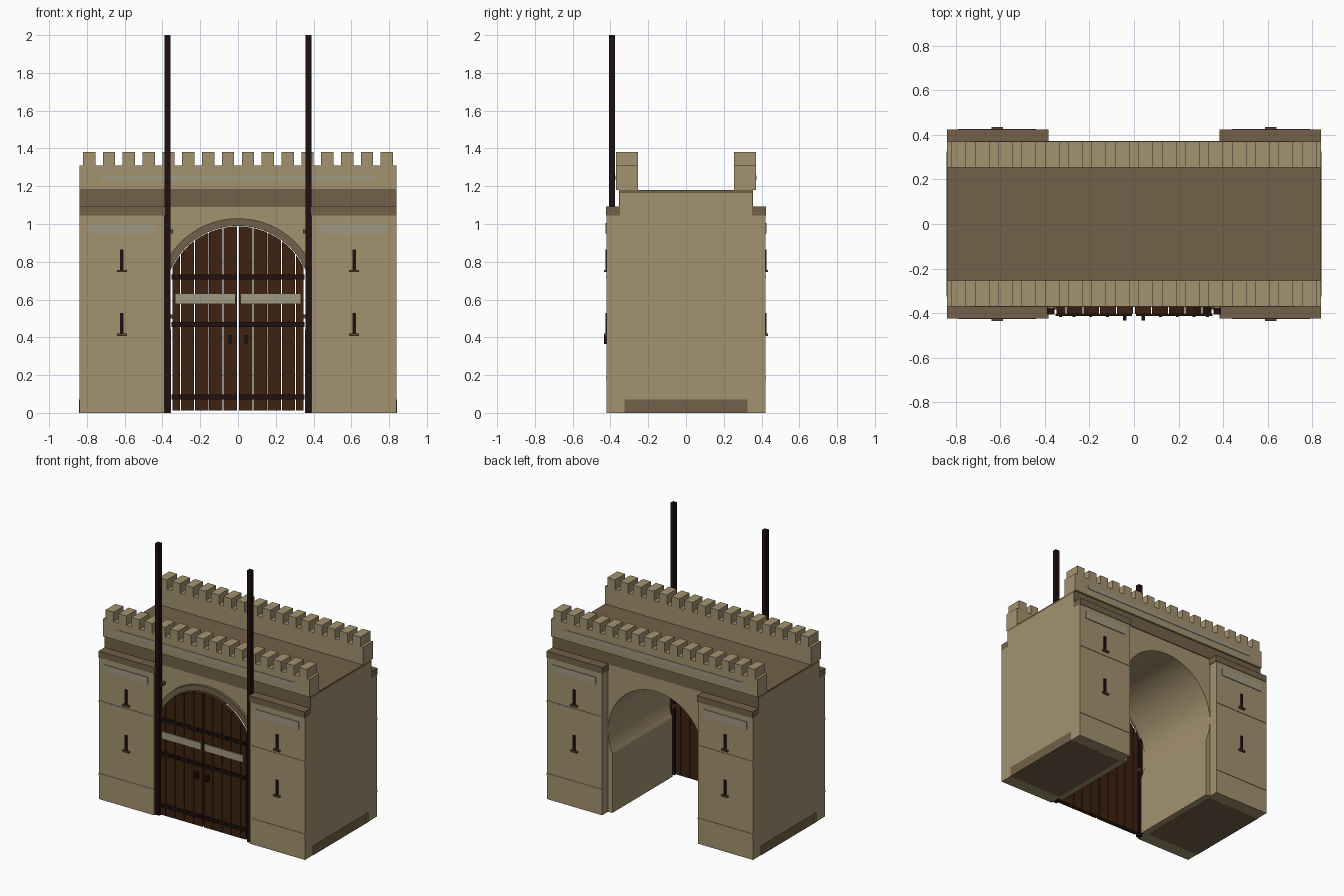
import bpy, bmesh, math

if "Cube" in bpy.data.objects:
    bpy.data.objects.remove(bpy.data.objects["Cube"])

def mat(name, r, g, b):
    m = bpy.data.materials.new(name)
    m.diffuse_color = (r, g, b, 1)
    m.use_nodes = True
    m.node_tree.nodes["Principled BSDF"].inputs["Base Color"].default_value = m.diffuse_color
    return m

STONE = mat("sandstone", .371, .288, .159)
DARK = mat("dark_stone", .168, .119, .065)
WOOD = mat("brown_wood", .046, .016, .005)
IRON = mat("black_iron", .014, .005, .005)
PALE = mat("pale_plaque", .352, .319, .223)
SILL = mat("sill_brown", .105, .065, .035)

def finish(name, bm, material):
    bmesh.ops.recalc_face_normals(bm, faces=bm.faces)
    me = bpy.data.meshes.new(name)
    bm.to_mesh(me)
    bm.free()
    me.materials.append(material)
    ob = bpy.data.objects.new(name, me)
    bpy.context.collection.objects.link(ob)
    return ob

def add_prism(bm, pts, y0, y1):
    """Extrude an x-z outline from y0 to y1."""
    f = bm.faces.new([bm.verts.new((x, y0, z)) for x, z in pts])
    ext = bmesh.ops.extrude_face_region(bm, geom=[f])
    vs = [v for v in ext["geom"] if isinstance(v, bmesh.types.BMVert)]
    bmesh.ops.translate(bm, verts=vs, vec=(0, y1 - y0, 0))

def prisms(name, outlines, y0, y1, material):
    bm = bmesh.new()
    for pts in outlines:
        add_prism(bm, pts, y0, y1)
    return finish(name, bm, material)

def boxes(name, items, material, mx=False, my=False):
    """items: (x0, x1, y0, y1, z0, z1); mx / my add mirrored copies."""
    bm = bmesh.new()
    for x0, x1, y0, y1, z0, z1 in items:
        for sx in ((1, -1) if mx else (1,)):
            for sy in ((1, -1) if my else (1,)):
                add_prism(bm, [(sx * x, z) for x, z in ((x0, z0), (x1, z0), (x1, z1), (x0, z1))],
                          sy * y0, sy * y1)
    return finish(name, bm, material)

W, CZ, R, JAMB = .84, .6, .39, .355   # half width, arch centre height, arch radius, jamb

def arc(r, a0, a1, n):
    return [(r * math.cos(a0 + (a1 - a0) * i / n), CZ + r * math.sin(a0 + (a1 - a0) * i / n))
            for i in range(n + 1)]

# Main wall with horseshoe arch passage
a = math.acos(JAMB / R)
outline = [(-W, 0), (-W, 1.165), (W, 1.165), (W, 0), (JAMB, 0)]
outline += arc(R, -a, math.pi + a, 48) + [(-JAMB, 0)]
prisms("gate_wall", [outline], -.35, .35, STONE)

# Arch moulding on the front
t = math.radians(24)
prisms("arch_ring", [arc(.43, t, math.pi - t, 32) + arc(R, math.pi - t, t, 32)], -.37, -.35, DARK)

# Roof deck, cornice, plinths
boxes("roof_deck", [(-W, W, -.35, .35, 1.165, 1.18)], DARK)
boxes("cornice", [(-W, W, .35, .356, 1.09, 1.18)], DARK, my=True)
boxes("side_plinth", [(.4, .842, -.325, .325, -.0005, .07)], DARK, mx=True)

# Corner pilasters with caps and thin string courses
boxes("pilaster", [(.39, W, .35, .42, 0, 1.045)], STONE, True, True)
boxes("pilaster_cap", [(.385, W, .35, .424, 1.045, 1.092)], DARK, True, True)
boxes("string_course", [(.39, W, .42, .4235, z, z + .012) for z in (.18, .715)], STONE, True, True)

# Crenellated parapets
boxes("parapet", [(-W, W, .255, .37, 1.18, 1.31)], STONE, my=True)
boxes("merlon", [(x - .0325, x + .0325, .255, .37, 1.31, 1.38)
                 for x in [-.788 + i * 1.576 / 15 for i in range(16)]], STONE, my=True)

# Pale plaques on parapets, pilasters
boxes("parapet_plaque", [(-.725, .725, .37, .374, 1.232, 1.258)], PALE, my=True)
boxes("pilaster_plaque", [(.44, .79, .42, .426, .95, 1.005)], PALE, True, True)

# Arrow slits with sills
boxes("arrow_slit", [(.605, .625, .42, .427, z, z + .11) for z in (.755, .42)], IRON, True, True)
boxes("slit_sill", [(.588, .64, .42, .435, z, z + .012) for z in (.745, .408)], SILL, True, True)

# Tall poles and small pegs flanking the doors
boxes("pole", [(.358, .39, -.407, -.375, 0, 2)], IRON, mx=True)
boxes("arch_peg", [(.345, .362, -.385, -.35, z, z + .022) for z in (.5, .95)], SILL, mx=True)

# Door planks, tops following the arch
edges = [.005, .081, .157, .232, .307, .352]
planks = []
for s in (1, -1):
    for x0, x1 in zip(edges, edges[1:]):
        x1 -= .004
        top = [x1 + (x0 - x1) * i / 4 for i in range(5)]
        planks.append([(s * x0, .012), (s * x1, .012)] +
                      [(s * x, CZ + math.sqrt(.387 ** 2 - x * x)) for x in top])
prisms("door_plank", planks, -.405, -.372, WOOD)

# Iron straps, studs, handles and plaques on the doors
straps = (.072, .454, .706)
boxes("door_strap", [(.008, .352, -.413, -.405, z, z + .026) for z in straps], IRON, mx=True)
boxes("strap_stud", [(x - .006, x + .006, -.419, -.413, z + .007, z + .019)
                     for z in straps for x in (.043, .119, .195, .27, .33)], IRON, mx=True)
boxes("door_handle", [(.034, .05, -.434, -.405, .365, .412)], IRON, mx=True)
boxes("door_plaque", [(.015, .33, -.412, -.405, .58, .63)], PALE, mx=True)
